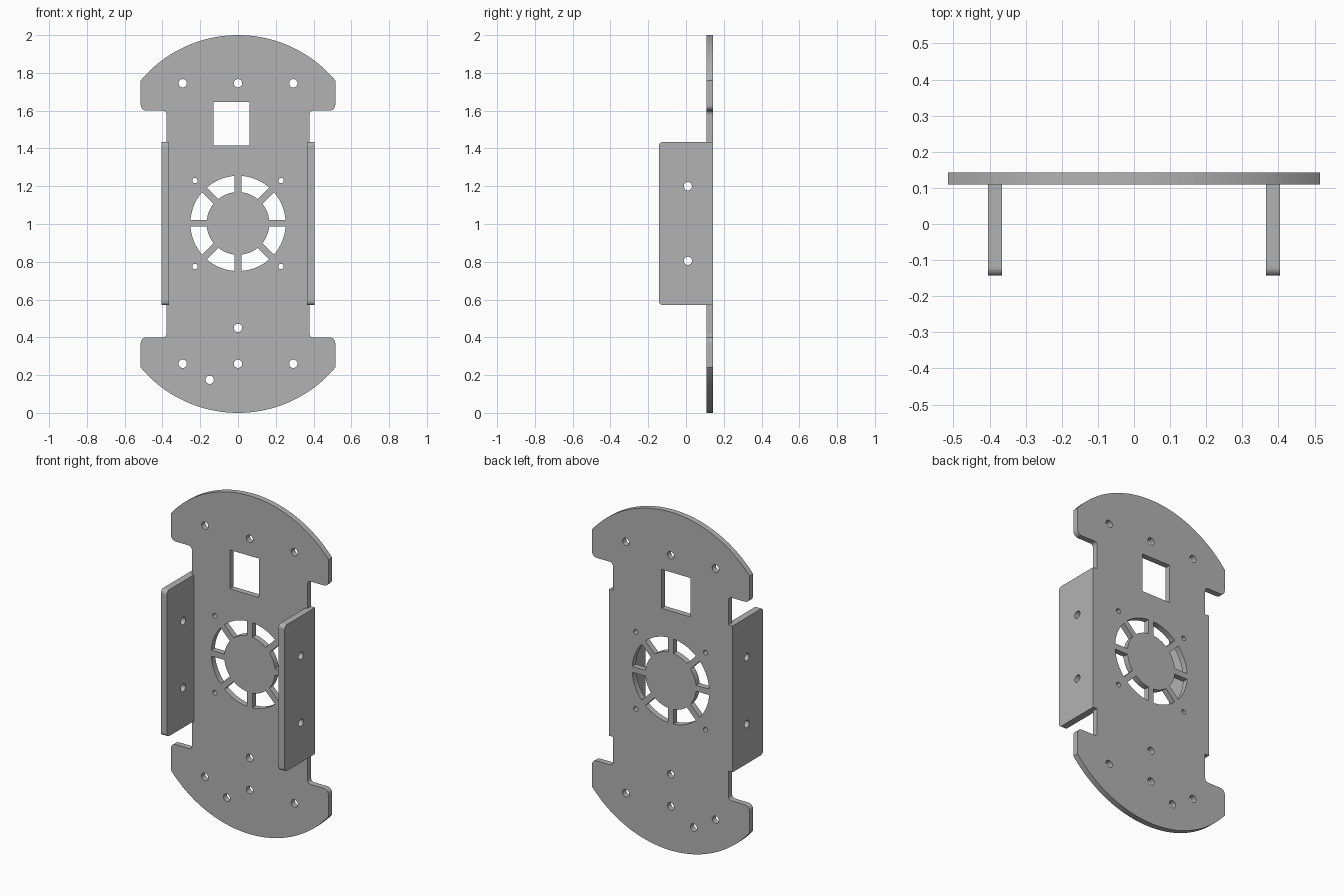
import bpy
from math import sin, cos, asin, pi, sqrt
from mathutils import Matrix, Vector

cube = bpy.data.objects.get("Cube")
if cube:
    bpy.data.objects.remove(cube, do_unlink=True)

grey = bpy.data.materials.new("sheet grey")
grey.use_nodes = True
colour = (0.45, 0.45, 0.45, 1)
grey.diffuse_color = colour
grey.node_tree.nodes["Principled BSDF"].inputs["Base Color"].default_value = colour


def arc(cx, cy, r, a, b, n):
    return [(cx + r * cos(a + (b - a) * i / n), cy + r * sin(a + (b - a) * i / n))
            for i in range(n + 1)]


def hole(cx, cy, r):
    return arc(cx, cy, r, 0, 2 * pi, 24)[:-1]


def rounded(corners, steps=5):
    """Polygon whose (x, y, radius) corners are filleted."""
    pts = []
    for i, (x, y, r) in enumerate(corners):
        p = Vector((x, y))
        if not r:
            pts.append((x, y))
            continue
        a = (Vector(corners[i - 1][:2]) - p).normalized()
        b = (Vector(corners[(i + 1) % len(corners)][:2]) - p).normalized()
        centre = p + (a + b) * r
        for k in range(steps + 1):
            t = k / steps * pi / 2
            pts.append(tuple(centre - b * r * cos(t) - a * r * sin(t)))
    return pts


def sheet(name, loops, thickness, axes, location):
    """Flat sheet with holes: filled 2D curve, extruded and turned to mesh."""
    curve = bpy.data.curves.new(name + "_profile", "CURVE")
    curve.dimensions = "2D"
    curve.fill_mode = "BOTH"
    curve.extrude = thickness / 2
    for loop in loops:
        spline = curve.splines.new("POLY")
        spline.points.add(len(loop) - 1)
        for point, (u, v) in zip(spline.points, loop):
            point.co = (u, v, 0, 1)
        spline.use_cyclic_u = True
    temp = bpy.data.objects.new(name + "_profile", curve)
    bpy.context.collection.objects.link(temp)
    bpy.context.view_layer.update()
    graph = bpy.context.evaluated_depsgraph_get()
    mesh = bpy.data.meshes.new_from_object(temp.evaluated_get(graph))
    bpy.data.objects.remove(temp, do_unlink=True)
    mesh.transform(Matrix.Translation(location) @ Matrix(axes).to_4x4())
    mesh.materials.clear()
    mesh.materials.append(grey)
    mesh.shade_flat()
    obj = bpy.data.objects.new(name, mesh)
    bpy.context.collection.objects.link(obj)
    return obj


# Main plate outline: half of it, from the lower tip up the +x side
half, sagitta, mid = 0.515, 0.24, 1.0
radius = (half ** 2 + sagitta ** 2) / (2 * sagitta)
sweep = asin(half / radius)
low_arc = arc(0, radius, radius, -pi / 2, -pi / 2 + sweep, 24)
neck, tab, tab_low, tab_high = 0.378, 0.405, 0.57, 1.435
side = rounded([(half, sagitta, 0), (half, 0.4, 0.03), (neck, 0.4, 0.02),
                (neck, tab_low, 0), (tab, tab_low, 0), (tab, tab_high, 0),
                (neck, tab_high, 0), (neck, 1.6, 0.02), (half, 1.6, 0.03),
                (half, 2 - sagitta, 0)])
right_half = low_arc[:-1] + side + [(x, 2 - z) for x, z in reversed(low_arc[:-1])]
outline = right_half + [(-x, z) for x, z in reversed(right_half[1:-1])]

# Cable window and screw holes
loops = [outline, [(-0.13, 1.415), (0.06, 1.415), (0.06, 1.645), (-0.13, 1.645)]]
for x in (-0.293, 0, 0.293):
    loops += [hole(x, z, 0.022) for z in (0.26, 1.745)]
loops += [hole(0, 0.45, 0.022), hole(-0.15, 0.175, 0.022)]
loops += [hole(x, z, 0.014) for x in (-0.228, 0.228) for z in (0.775, 1.23)]

# Ring of eight vents between parallel-sided spokes
inner, outer, spoke = 0.166, 0.252, 0.0175
for k in range(8):
    start, end = k * pi / 4, (k + 1) * pi / 4
    d_in, d_out = asin(spoke / inner), asin(spoke / outer)
    loops.append(arc(0, 1.003, outer, start + d_out, end - d_out, 10)
                 + arc(0, 1.003, inner, end - d_in, start + d_in, 10))

sheet("main_plate", loops, 0.034, ((1, 0, 0), (0, 0, -1), (0, 1, 0)), (0, 0.126, 0))

# Two side flanges standing forward from the plate
flange = [rounded([(0.109, tab_low, 0), (0.109, tab_high, 0),
                   (-0.143, tab_high, 0.022), (-0.143, tab_low, 0.022)]),
          hole(0.01, 1.2, 0.022), hole(0.01, 0.805, 0.022)]
for name, sign in (("left_flange", 1), ("right_flange", -1)):
    sheet(name, flange, 0.04, ((0, 0, 1), (1, 0, 0), (0, 1, 0)), (sign * 0.385, 0, 0))
